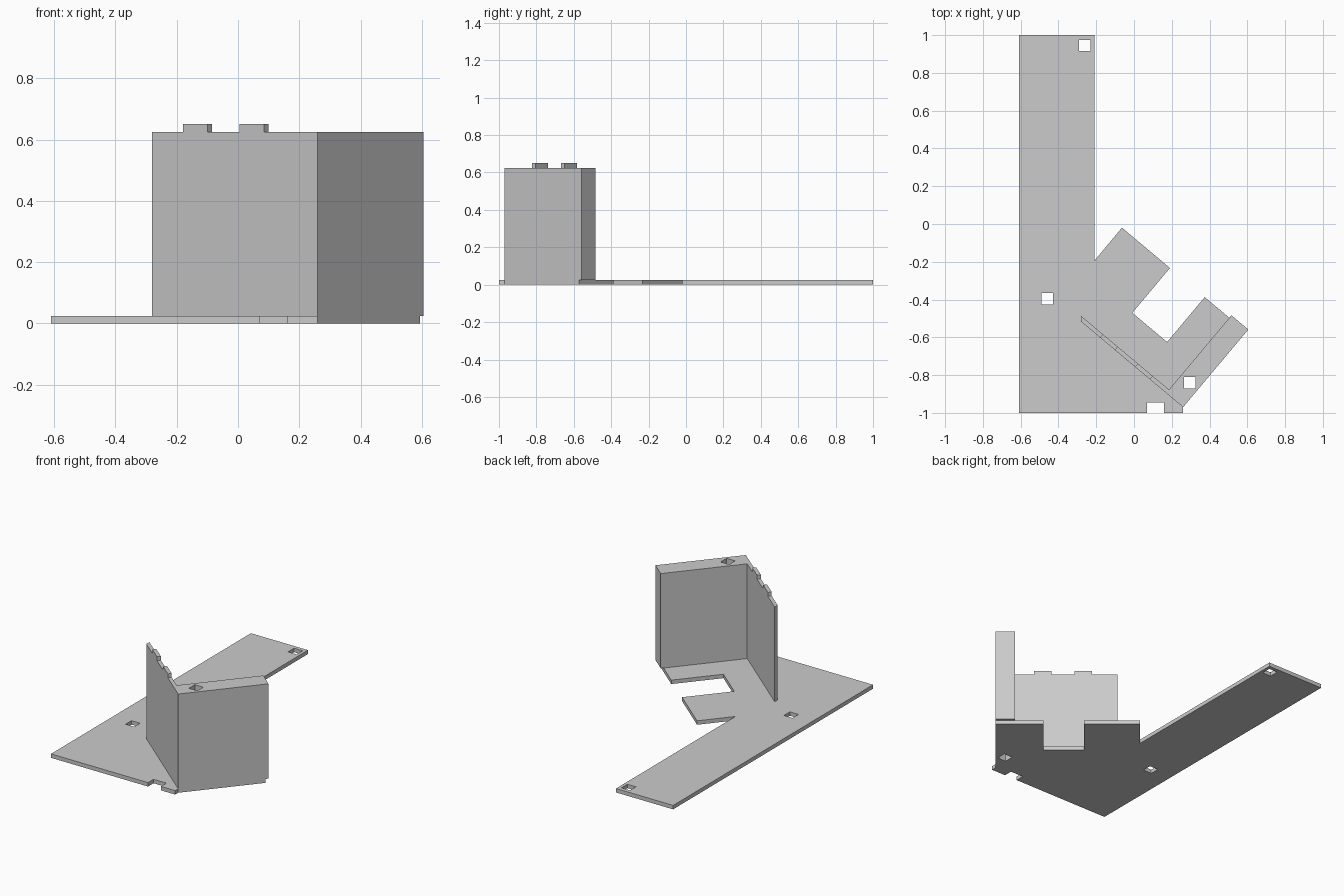
import bpy
import math
from mathutils import Vector

cube = bpy.data.objects.get("Cube")
if cube:
    bpy.data.objects.remove(cube, do_unlink=True)

grey = bpy.data.materials.new("plain grey")
grey.use_nodes = True
grey.diffuse_color = (0.6, 0.6, 0.6, 1)
grey.node_tree.nodes["Principled BSDF"].inputs["Base Color"].default_value = (0.6, 0.6, 0.6, 1)

# Frame of the angled bracket: s runs along the thin wall, t along the thick wall
CORNER = Vector((0.26, -0.97))
ANGLE = math.radians(40)
ALONG_THIN = Vector((-math.cos(ANGLE), math.sin(ANGLE)))
ALONG_THICK = Vector((math.sin(ANGLE), math.cos(ANGLE)))
BASE_TOP, WALL_TOP, TAB_TOP = 0.025, 0.625, 0.65
THIN = 0.023


def at(s, t):
    return CORNER + s * ALONG_THIN + t * ALONG_THICK


def square(x, y, half=0.03):
    return [(x - half, y - half), (x + half, y - half),
            (x + half, y + half), (x - half, y + half)]


def prism(name, outline, z0, z1, holes=()):
    """Extrude a flat outline, with holes, from z0 to z1."""
    curve = bpy.data.curves.new(name + "_outline", "CURVE")
    curve.dimensions = "2D"
    curve.fill_mode = "BOTH"
    curve.extrude = (z1 - z0) / 2
    for loop in [outline, *holes]:
        spline = curve.splines.new("POLY")
        spline.points.add(len(loop) - 1)
        for point, (x, y) in zip(spline.points, loop):
            point.co = (x, y, 0, 1)
        spline.use_cyclic_u = True
    temp = bpy.data.objects.new(name + "_outline", curve)
    bpy.context.collection.objects.link(temp)
    graph = bpy.context.evaluated_depsgraph_get()
    mesh = bpy.data.meshes.new_from_object(temp.evaluated_get(graph))
    bpy.data.objects.remove(temp, do_unlink=True)
    mesh.name = name
    mesh.materials.clear()
    mesh.materials.append(grey)
    for face in mesh.polygons:
        face.use_smooth = False
    obj = bpy.data.objects.new(name, mesh)
    obj.location.z = (z0 + z1) / 2
    bpy.context.collection.objects.link(obj)
    return obj


shaft = square(0.295, -0.84)

# Base plate: long arm, front notch, two angled prongs
base = [(-0.61, -1), (0.07, -1), (0.07, -0.945), (0.16, -0.945), (0.16, -1),
        (0.26, -1), CORNER,
        at(0, 0.52), at(0.287, 0.52), at(0.287, 0.21), at(0.527, 0.21),
        at(0.527, 0.52), at(0.859, 0.52), (-0.21, -0.195), (-0.21, 1), (-0.61, 1)]
prism("base_plate", base, 0, BASE_TOP,
      [square(-0.26, 0.945), square(-0.46, -0.395), shaft])

# Upright bracket: thick wall with a vertical shaft, thin wall with a slanted end
walls = [CORNER, at(0, 0.537), at(0.117, 0.537), at(0.117, THIN),
         at(0.724, THIN), at(0.705, 0)]
prism("upright_walls", walls, BASE_TOP, WALL_TOP, [shaft])

# Tabs on top of the thin wall
for name, s in (("inner_tab", 0.228), ("outer_tab", 0.47)):
    e = s + 0.104
    prism(name, [at(s, 0), at(s, THIN), at(e, THIN), at(e, 0)], WALL_TOP, TAB_TOP)
